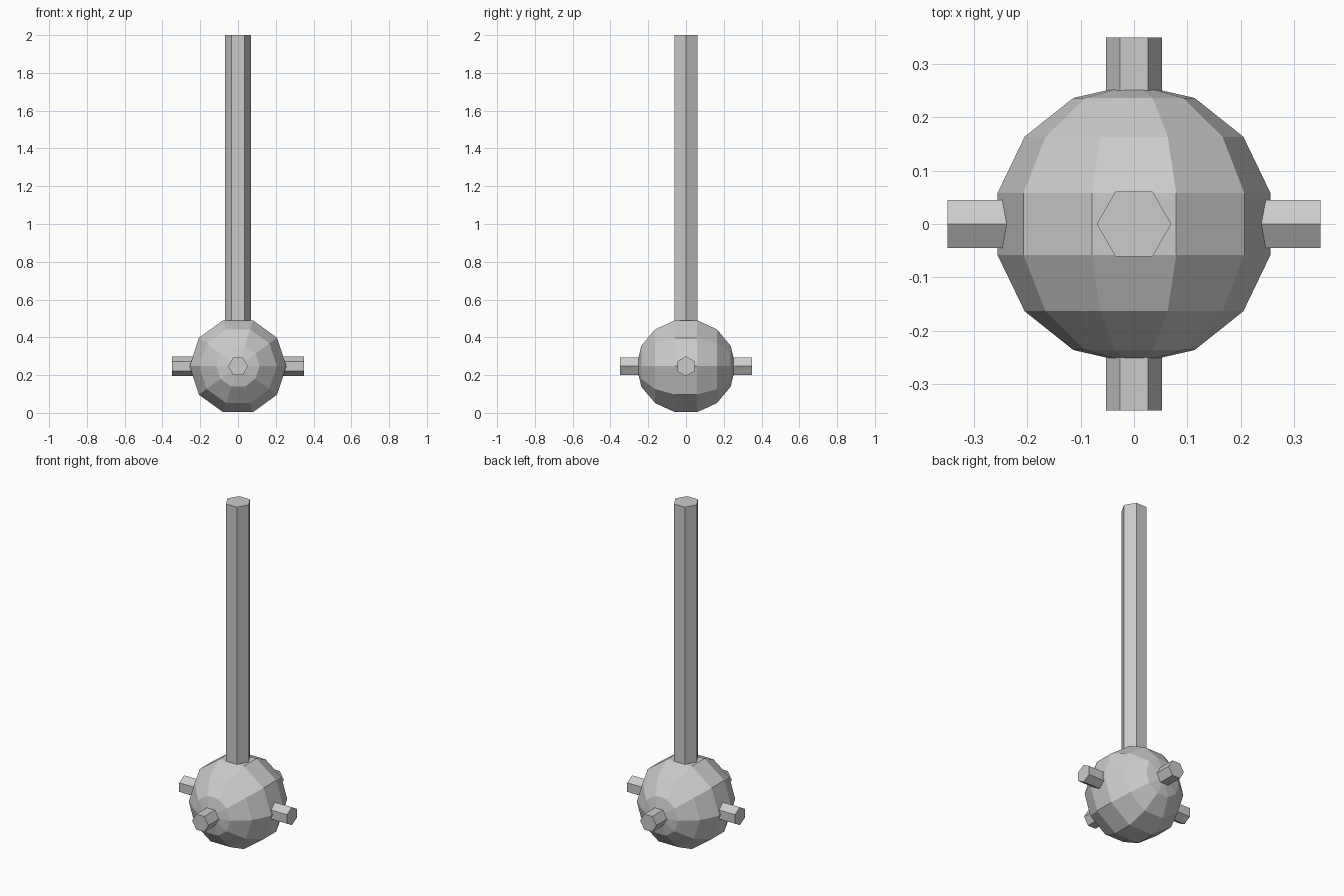
import bpy
from math import pi

if "Cube" in bpy.data.objects:
    bpy.data.objects.remove(bpy.data.objects["Cube"])

CZ = 0.247      # height of the ball centre
R = 0.2625      # ball radius


def name_last(name):
    ob = bpy.context.object
    ob.name = name
    return ob


def hex_bar(name, radius, length, loc, rot):
    bpy.ops.mesh.primitive_cylinder_add(vertices=6, radius=radius, depth=length,
                                        location=loc, rotation=rot)
    return name_last(name)


# Faceted ball with its poles along y and flat facets at top and bottom
bpy.ops.mesh.primitive_uv_sphere_add(segments=10, ring_count=7, radius=R,
                                     location=(0, 0, CZ), rotation=(pi / 2, 0, 0))
ball = name_last("ball")
# Rotate the mesh so that two vertices lie on the x axis
for v in ball.data.vertices:
    v.co.x, v.co.y = v.co.y, v.co.x
ball.data.flip_normals()

# Upright hexagonal handle, corners pointing along x
hex_bar("handle", 0.07, 1.75, (0, 0, 1.125), (0, 0, pi / 6))

# Four hexagonal pegs around the ball
for side, s in (("right", 1), ("left", -1)):
    hex_bar("peg_" + side, 0.0525, 0.2, (s * 0.25, 0, CZ), (0, pi / 2, pi / 2 * 0))
for side, s in (("back", 1), ("front", -1)):
    hex_bar("peg_" + side, 0.0525, 0.2, (0, s * 0.25, CZ), (pi / 2, 0, 0))

# Turn peg profiles: side pegs have corners up and down, front/back pegs along x
for ob in bpy.data.objects:
    if ob.name in ("peg_front", "peg_back"):
        for v in ob.data.vertices:
            v.co.x, v.co.y = v.co.y, v.co.x
        ob.data.flip_normals()
    elif ob.name in ("peg_left", "peg_right"):
        for v in ob.data.vertices:
            v.co.x, v.co.y = v.co.y, v.co.x
        ob.data.flip_normals()
